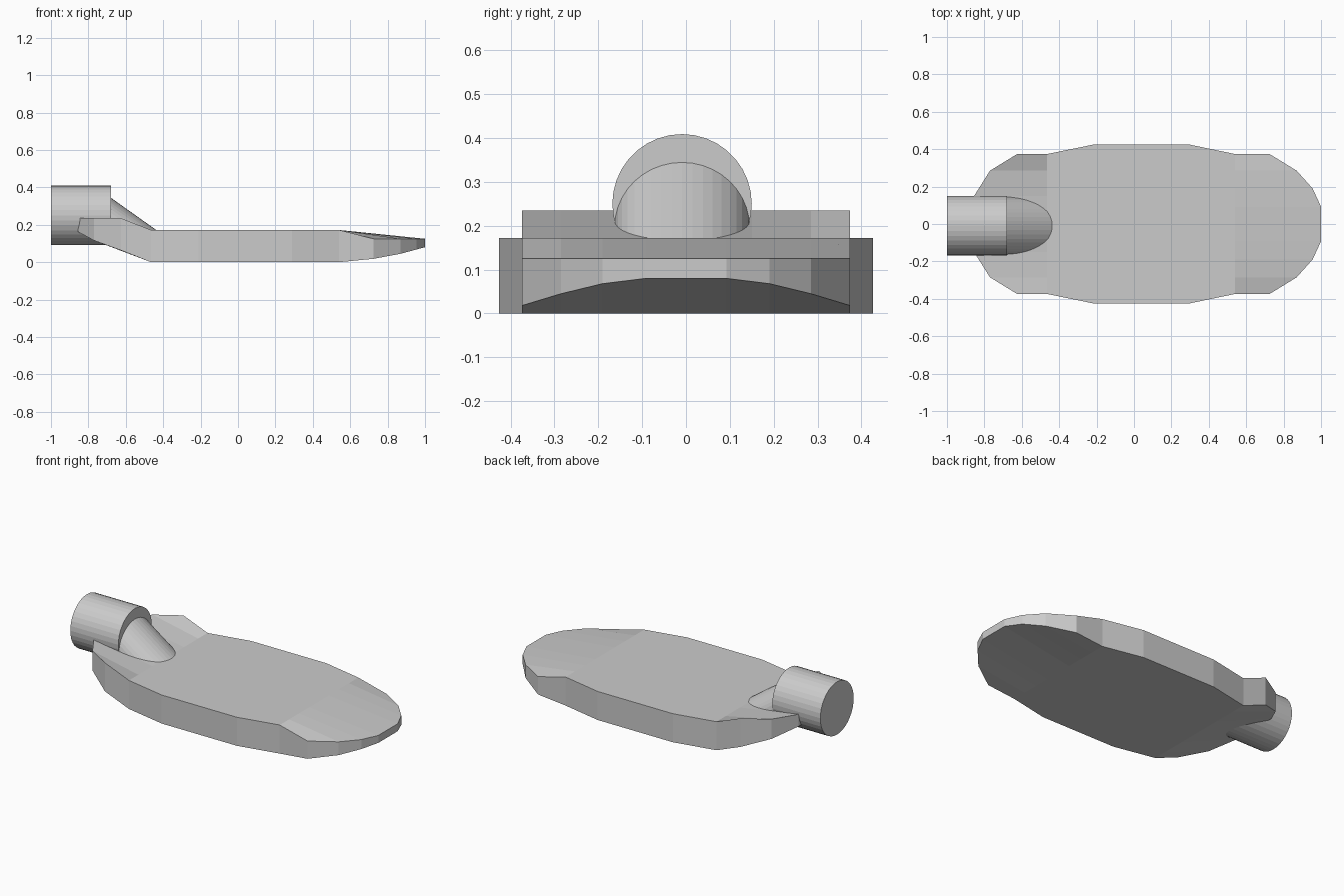
import bpy, bmesh, math
from mathutils import Matrix, Vector

if "Cube" in bpy.data.objects:
    bpy.data.objects.remove(bpy.data.objects["Cube"])

grey = bpy.data.materials.new("plain grey")
grey.diffuse_color = (0.6, 0.6, 0.6, 1)
grey.use_nodes = True
grey.node_tree.nodes["Principled BSDF"].inputs["Base Color"].default_value = grey.diffuse_color


def finish(bm, name):
    bmesh.ops.recalc_face_normals(bm, faces=bm.faces[:])
    mesh = bpy.data.meshes.new(name)
    bm.to_mesh(mesh)
    bm.free()
    mesh.materials.append(grey)
    ob = bpy.data.objects.new(name, mesh)
    bpy.context.collection.objects.link(ob)
    return ob


def both_sides(half):
    """Half list of (x, y, top z, bottom z), mirrored across y."""
    return half + [(x, -y, t, b) for x, y, t, b in reversed(half)]


# Blade: flat middle with a tapered tip and an upturned heel
TOP = 0.172
tip = both_sides([(0.725, 0.374, 0.125, 0.018), (0.87, 0.285, 0.125, 0.045),
                  (0.955, 0.19, 0.125, 0.068), (1.0, 0.092, 0.125, 0.08)])
heel = both_sides([(-0.625, 0.374, 0.235, 0.063), (-0.77, 0.285, 0.235, 0.116),
                   (-0.855, 0.15, 0.235, 0.162)])
tip_hinge = [(0.54, p[1], TOP, 0) for p in tip]
heel_hinge = [(-0.465, p[1], TOP, 0) for p in heel]
side = [(-0.21, 0.426, TOP, 0), (0.29, 0.426, TOP, 0)]
side_low = [(x, -y, t, b) for x, y, t, b in reversed(side)]

bm = bmesh.new()
cache = {}


def vert(p, layer):
    key = (p, layer)
    if key not in cache:
        cache[key] = bm.verts.new((p[0], p[1], p[layer]))
    return cache[key]


for layer in (2, 3):
    middle = side + tip_hinge + side_low + heel_hinge[::-1]
    bm.faces.new([vert(p, layer) for p in middle])
    for hinge, rim in ((tip_hinge, tip), (heel_hinge, heel)):
        for i in range(len(rim) - 1):
            bm.faces.new([vert(p, layer) for p in
                          (hinge[i], hinge[i + 1], rim[i + 1], rim[i])])

# Blade edge wall
outline = (side + [tip_hinge[0]] + tip + [tip_hinge[-1]] + side_low
           + [heel_hinge[-1]] + heel[::-1] + [heel_hinge[0]])
for p, q in zip(outline, outline[1:] + outline[:1]):
    bm.faces.new((vert(p, 2), vert(q, 2), vert(q, 3), vert(p, 3)))
finish(bm, "blade")

# Handle socket: short round bar lying along x
bm = bmesh.new()
bmesh.ops.create_cone(bm, cap_ends=True, segments=36, radius1=0.159,
                      radius2=0.159, depth=0.32,
                      matrix=Matrix.Translation((-0.84, -0.009, 0.25))
                      @ Matrix.Rotation(math.pi / 2, 4, 'Y'))
finish(bm, "handle_socket")

# Neck: slanted half round running from the socket down into the blade
bm = bmesh.new()
BASE, SLOPE, STEPS = 0.15, 0.71, 24
start, end = [], []
for i in range(STEPS + 1):
    a = math.radians(-18 + 216 * i / STEPS)
    y = -0.009 + 0.154 * math.cos(a)
    z = max(0.2 + 0.148 * math.sin(a), BASE + 0.002)
    start.append(bm.verts.new((-0.685, y, z)))
    end.append(bm.verts.new((-0.685 + (z - BASE) / SLOPE, y, BASE)))
for i in range(STEPS):
    bm.faces.new((start[i], start[i + 1], end[i + 1], end[i]))
bm.faces.new(start)
bm.faces.new(end)
bm.faces.new((start[0], end[0], end[-1], start[-1]))
finish(bm, "neck")
